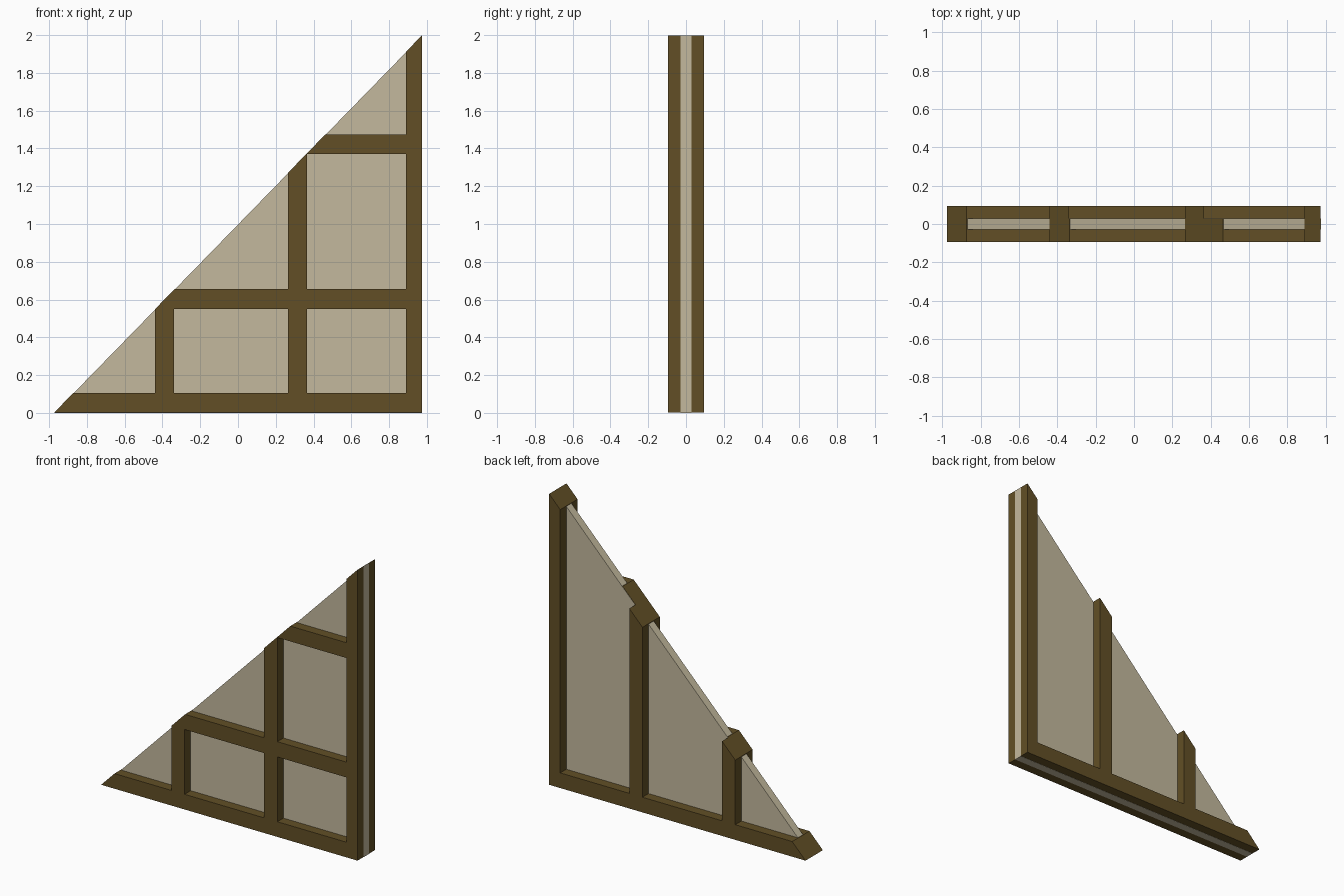
import bpy, bmesh
from mathutils import Vector

if "Cube" in bpy.data.objects:
    bpy.data.objects.remove(bpy.data.objects["Cube"])

W, H, D, P = 0.975, 2.0, 0.094, 0.028   # half width, height, half depths of frame and panel
E = 0.001                               # small reveal so the panel edge shows


def material(name, color):
    m = bpy.data.materials.new(name)
    m.diffuse_color = color
    m.use_nodes = True
    m.node_tree.nodes["Principled BSDF"].inputs["Base Color"].default_value = m.diffuse_color
    return m


wood = material("dark_wood", (0.122, 0.078, 0.019, 1))
pane = material("pale_panel", (0.55, 0.485, 0.34, 1))


def clipped_box(name, x0, x1, z0, z1, y0, y1, mat, inset=0.0):
    """Box cut off along the sloping edge of the triangle."""
    bm = bmesh.new()
    bmesh.ops.create_cube(bm, size=1)
    for v in bm.verts:
        v.co = Vector((x1 if v.co.x > 0 else x0,
                       y1 if v.co.y > 0 else y0,
                       z1 if v.co.z > 0 else z0))
    res = bmesh.ops.bisect_plane(bm, geom=bm.verts[:] + bm.edges[:] + bm.faces[:],
                                 plane_co=(-W + inset, 0, 0), plane_no=(-H, 0, 2 * W),
                                 clear_outer=True)
    edges = [e for e in bm.edges if e.is_boundary]
    if edges:
        bmesh.ops.holes_fill(bm, edges=edges, sides=0)
    bmesh.ops.recalc_face_normals(bm, faces=bm.faces[:])
    me = bpy.data.meshes.new(name)
    bm.to_mesh(me)
    bm.free()
    me.materials.append(mat)
    ob = bpy.data.objects.new(name, me)
    bpy.context.collection.objects.link(ob)
    return ob


# Triangular infill panel
clipped_box("panel", -W - 0.1, W, 0, H + 0.1, -P, P, pane, 0.003)

# Outer frame: sill and tall post
clipped_box("sill", -W - 0.1, W - E, E, 0.105, -D, D, wood)
clipped_box("tall_post", 0.89, W - E, 0.105, H + 0.1, -D, D, wood)

# Inner studs, visible on both sides
for i, x in enumerate((-0.44, 0.265)):
    clipped_box(f"stud_{i + 1}", x, x + 0.1, 0.105, H, -D, D, wood)

# Cross rails, on the front only
for i, (x0, x1, z) in enumerate(((-0.34, 0.265, 0.55), (0.365, 0.89, 0.55),
                                 (0.365, 0.89, 1.37))):
    clipped_box(f"rail_{i + 1}", x0, x1, z, z + 0.105, -D, P - E, wood)
